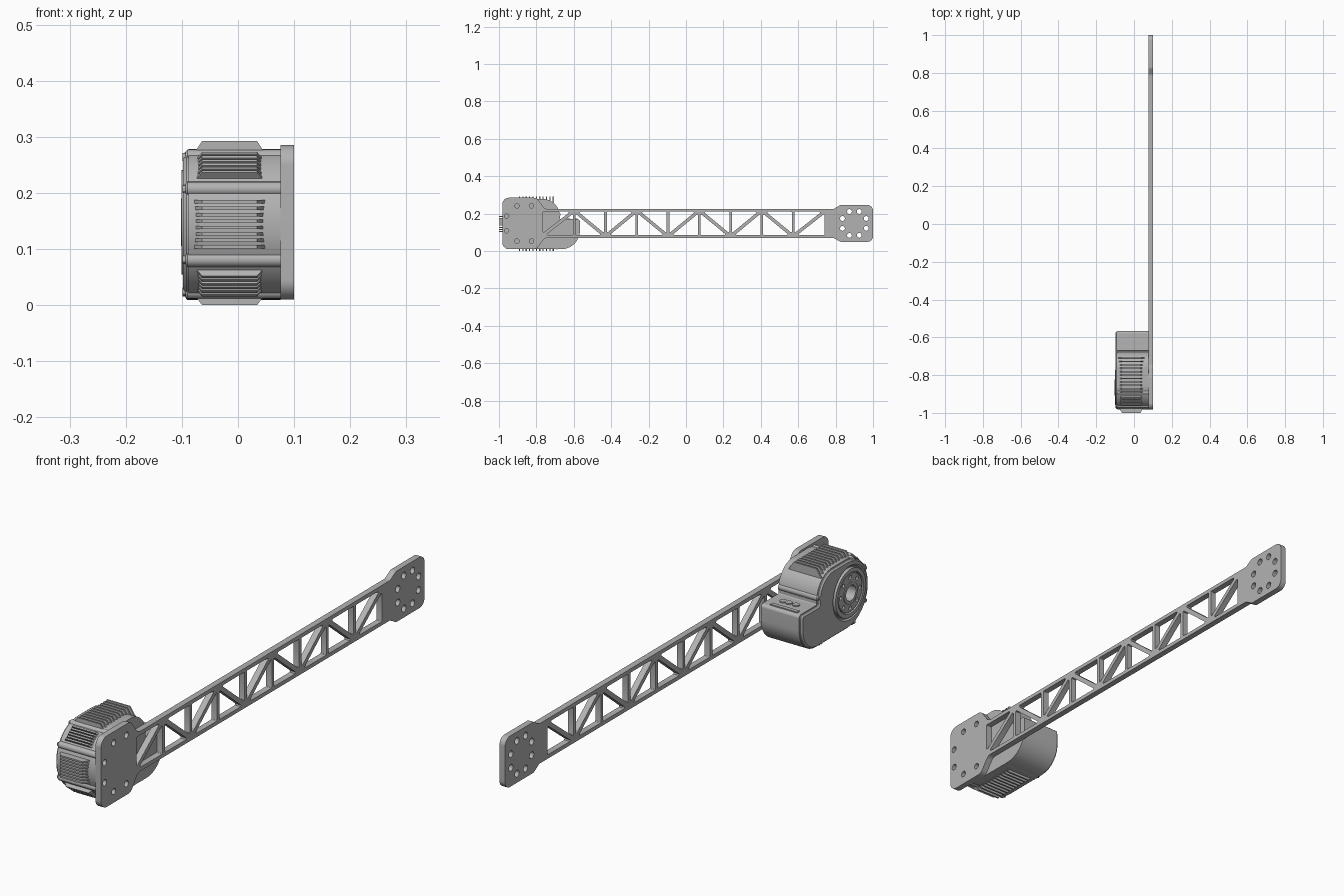
import bpy, bmesh, math
from mathutils import Vector, Matrix

cube = bpy.data.objects.get("Cube")
if cube:
    bpy.data.objects.remove(cube, do_unlink=True)

grey = bpy.data.materials.new("machined_grey")
grey.use_nodes = True
grey.diffuse_color = (0.45, 0.45, 0.45, 1)
grey.node_tree.nodes["Principled BSDF"].inputs["Base Color"].default_value = (0.45, 0.45, 0.45, 1)

MID = 0.1475            # height of the arm and rotor axis
HUB = (-0.865, MID)     # rotor axis in the side plane
END = (0.90, MID)       # centre of the far bolt circle


def finish(name, mesh):
    """Turn a mesh into a shaded, coloured object."""
    mesh.name = name
    mesh.materials.clear()
    mesh.materials.append(grey)
    mesh.shade_smooth()
    mesh.set_sharp_from_angle(angle=math.radians(30))
    obj = bpy.data.objects.new(name, mesh)
    bpy.context.collection.objects.link(obj)
    return obj


def rounded(corners, seg=8):
    """Closed outline from (y, z, radius) corners."""
    out = []
    for i, (y, z, r) in enumerate(corners):
        p = Vector((y, z))
        a = (Vector(corners[i - 1][:2]) - p).normalized()
        b = (Vector(corners[(i + 1) % len(corners)][:2]) - p).normalized()
        if r == 0:
            out.append(p)
            continue
        half = a.angle(b) / 2
        c = p + (a + b).normalized() * r / math.sin(half)
        s = p + a * r / math.tan(half) - c
        e = p + b * r / math.tan(half) - c
        for k in range(seg + 1):
            out.append(c + s.lerp(e, k / seg).normalized() * r)
    return out


def circle(centre, r, n=24):
    return [Vector((centre[0] + r * math.cos(math.tau * k / n),
                    centre[1] + r * math.sin(math.tau * k / n))) for k in range(n)]


def ring(centre, r, angles):
    return [(centre[0] + r * math.cos(math.radians(a)),
             centre[1] + r * math.sin(math.radians(a))) for a in angles]


def slab(name, loops, x0, x1, chamfer=0):
    """Extrude side-plane loops (the first is outer, the rest are holes) along x."""
    curve = bpy.data.curves.new(name, "CURVE")
    curve.dimensions = "2D"
    curve.fill_mode = "BOTH"
    curve.extrude = (x1 - x0) / 2
    for loop in loops:
        sp = curve.splines.new("POLY")
        sp.points.add(len(loop) - 1)
        for pt, v in zip(sp.points, loop):
            pt.co = (v.x, v.y, 0, 1)
        sp.use_cyclic_u = True
    tmp = bpy.data.objects.new(name, curve)
    mesh = bpy.data.meshes.new_from_object(tmp)
    bpy.data.objects.remove(tmp)
    bpy.data.curves.remove(curve)
    bm = bmesh.new()
    bm.from_mesh(mesh)
    for v in bm.verts:
        v.co = Vector((v.co.z + (x0 + x1) / 2, v.co.x, v.co.y))
    bmesh.ops.remove_doubles(bm, verts=bm.verts, dist=1e-5)
    if chamfer:
        bmesh.ops.dissolve_limit(bm, angle_limit=0.01, verts=bm.verts, edges=bm.edges)
        rim = [e for e in bm.edges if all(v.co.x < x0 + 1e-4 for v in e.verts)]
        bmesh.ops.bevel(bm, geom=rim, offset=chamfer, segments=1, affect="EDGES")
    bmesh.ops.recalc_face_normals(bm, faces=bm.faces)
    bm.to_mesh(mesh)
    bm.free()
    return finish(name, mesh)


# Arm: end plates and rails, with a truss of triangular pockets
lower = [(-0.982, 0.01, 0.035), (-0.80, 0.01, 0.03), (-0.755, 0.07, 0.03),
         (0.79, 0.07, 0.02), (0.825, 0.049, 0.02), (1.0, 0.049, 0.03)]
upper = [(y, 2 * MID - z, r) for y, z, r in reversed(lower)]
loops = [rounded(lower + upper)]
BAYS, START, STOP, LO, HI = 9, -0.765, 0.74, 0.085, 0.21
step = (STOP - START) / BAYS
for i in range(BAYS):
    a = START + i * step + (0.007 if i else 0)
    b = START + (i + 1) * step - (0.007 if i < BAYS - 1 else 0)
    d, e, r = 0.011, 0.0145, 0.004
    for tri in ([(a, LO + d), (a, HI), (b - e, HI)], [(a + e, LO), (b, LO), (b, HI - d)]):
        if i % 2:
            tri = [(a + b - y, z) for y, z in tri]
        loops.append(rounded([(y, z, r) for y, z in tri], 3))
for c in ring(END, 0.069, [22.5 + 45 * k for k in range(8)]):
    loops.append(circle(c, 0.013, 16))
for c in ring(HUB, 0.102, [67.5 + 45 * k for k in range(6)]):
    loops.append(circle(c, 0.012, 16))
slab("truss_arm", loops, 0.076, 0.10)


# Motor housing: round front, lower connector block at the rear
def housing(inset):
    i = inset
    return rounded([(-0.982 + i, 0.01 + i, 0.131 - i), (-0.982 + i, 0.278 - i, 0.131 - i),
                    (-0.675 - i, 0.278 - i, 0.09 - i), (-0.675 - i, 0.17 - i, 0.004),
                    (-0.567 - i, 0.17 - i, 0.012), (-0.567 - i, 0.01 + i, 0.10 - i)], 12)


slab("motor_housing", [housing(0), circle(HUB, 0.03, 32)], -0.088, 0.076)
slab("housing_cover", [housing(0.003), circle(HUB, 0.098, 48)], -0.098, -0.088, 0.006)

# Rotor: outer ring, bolt flange and raised hub around the bore
slab("rotor_ring", [circle(HUB, 0.093, 48), circle(HUB, 0.078, 48)], -0.101, -0.088)
bolts = [circle(c, 0.008, 12) for c in ring(HUB, 0.059, range(0, 360, 45))]
slab("rotor_flange", [circle(HUB, 0.073, 48), circle(HUB, 0.03, 32)] + bolts, -0.099, -0.088)
slab("rotor_hub", [circle(HUB, 0.042, 32), circle(HUB, 0.03, 32)], -0.102, -0.095)

# Screw bosses around the housing
CORE = (-0.852, 0.144)
boss_spots = ring(CORE, 0.126, (108, 150, 210, 252)) + [(-0.684, 0.195), (-0.69, 0.022)]
for k, c in enumerate(boss_spots):
    slab(f"screw_boss_{k + 1}", [circle(c, 0.013, 16)], -0.094, 0.076, 0.004)
    slab(f"boss_screw_{k + 1}", [circle(c, 0.007, 12)], -0.099, -0.09)


# Cooling fins: tapered blades running along x, in straight groups
def fins(name, centre, angle, count, gap, inner, outer):
    bm = bmesh.new()
    out = Vector((0, math.cos(math.radians(angle)), math.sin(math.radians(angle))))
    side = Vector((0, -out.z, out.y))
    origin = Vector((0, *centre))
    taper = ((-0.086, inner), (0.056, inner), (0.034, outer), (-0.064, outer))
    for k in range(count):
        mid = origin + side * gap * (k - (count - 1) / 2)
        quads = [[bm.verts.new(mid + out * h + side * s + Vector((x, 0, 0))) for x, h in taper]
                 for s in (-0.003, 0.003)]
        bm.faces.new(quads[0])
        bm.faces.new(quads[1])
        for j in range(4):
            n = (j + 1) % 4
            bm.faces.new((quads[0][j], quads[0][n], quads[1][n], quads[1][j]))
    bmesh.ops.recalc_face_normals(bm, faces=bm.faces)
    mesh = bpy.data.meshes.new(name)
    bm.to_mesh(mesh)
    bm.free()
    finish(name, mesh)


fins("front_fins", CORE, 180, 8, 0.0115, 0.11, 0.148)
fins("upper_front_fins", CORE, 129, 6, 0.0105, 0.11, 0.142)
fins("lower_front_fins", CORE, 231, 6, 0.0105, 0.11, 0.142)
fins("top_fins", (-0.80, CORE[1]), 90, 11, 0.018, 0.115, 0.148)
fins("bottom_fins", (-0.80, CORE[1]), 270, 11, 0.018, 0.115, 0.144)


# Connectors on top of the rear block
def post(name, x, y, r, z0, z1, sides):
    bm = bmesh.new()
    bmesh.ops.create_cone(bm, cap_ends=True, segments=sides, radius1=r, radius2=r, depth=z1 - z0,
                          matrix=Matrix.Translation((x, y, (z0 + z1) / 2)))
    mesh = bpy.data.meshes.new(name)
    bm.to_mesh(mesh)
    bm.free()
    finish(name, mesh)


for k, x in enumerate((-0.03, 0.0, 0.025)):
    post(f"connector_pin_{k + 1}", x, -0.632, 0.013, 0.165, 0.174, 20)
bar = [Vector(p) for p in ((-0.595, 0.165), (-0.58, 0.165), (-0.58, 0.174), (-0.595, 0.174))]
slab("connector_socket", [bar], -0.07, 0.045)
